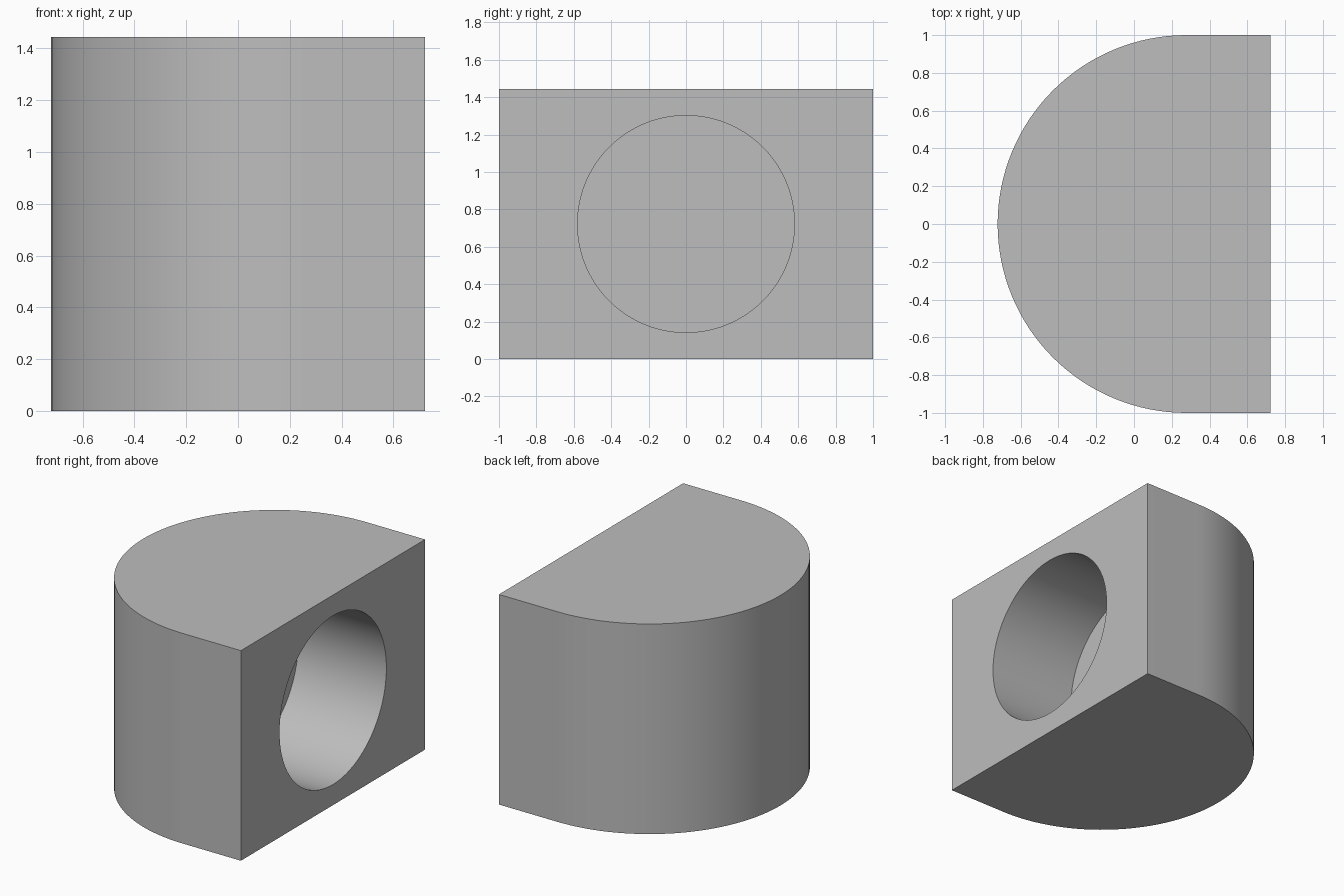
import bpy
import bmesh
from math import cos, sin, pi

cube = bpy.data.objects.get("Cube")
if cube:
    bpy.data.objects.remove(cube, do_unlink=True)

HALF = 0.722            # half of the width and of the height
HEIGHT = 2 * HALF
ARC_R = 1.0
ARC_X = ARC_R - HALF    # arc centre, so that the apex lies at x = -HALF
HOLE_R = 0.58
HOLE_DEPTH = 0.67
ARC_STEPS = 64

grey = bpy.data.materials.new("plain grey")
grey.use_nodes = True
colour = (0.51, 0.51, 0.51, 1)
grey.diffuse_color = colour
grey.node_tree.nodes["Principled BSDF"].inputs["Base Color"].default_value = colour

# Body: D-shaped outline raised to full height
outline = [(HALF, -ARC_R), (HALF, ARC_R)]
for i in range(ARC_STEPS + 1):
    a = pi / 2 + pi * i / ARC_STEPS
    outline.append((ARC_X + ARC_R * cos(a), ARC_R * sin(a)))

bm = bmesh.new()
base = bm.faces.new([bm.verts.new((x, y, 0)) for x, y in outline])
top = bmesh.ops.extrude_face_region(bm, geom=[base])
bmesh.ops.translate(bm, vec=(0, 0, HEIGHT),
                    verts=[g for g in top["geom"] if isinstance(g, bmesh.types.BMVert)])
bmesh.ops.recalc_face_normals(bm, faces=bm.faces)
mesh = bpy.data.meshes.new("rounded_block")
bm.to_mesh(mesh)
bm.free()
mesh.materials.append(grey)
block = bpy.data.objects.new("rounded_block", mesh)
bpy.context.collection.objects.link(block)

# Cutter: blind round hole in the flat side
overshoot = 0.2
bpy.ops.mesh.primitive_cylinder_add(
    vertices=96, radius=HOLE_R, depth=HOLE_DEPTH + overshoot,
    location=(HALF + (overshoot - HOLE_DEPTH) / 2, 0, HALF),
    rotation=(0, pi / 2, 0))
cutter = bpy.context.object
cutter.name = "hole_cutter"
cutter.data.materials.append(grey)
cutter.hide_render = True

bpy.ops.object.select_all(action="DESELECT")
block.select_set(True)
bpy.context.view_layer.objects.active = block
hole = block.modifiers.new("round hole", "BOOLEAN")
hole.operation = "DIFFERENCE"
hole.solver = "EXACT"
hole.object = cutter
bpy.ops.object.modifier_apply(modifier=hole.name)
bpy.data.objects.remove(cutter, do_unlink=True)

# Smooth curved walls, sharp rims
bpy.ops.object.shade_smooth_by_angle(angle=pi / 6)
